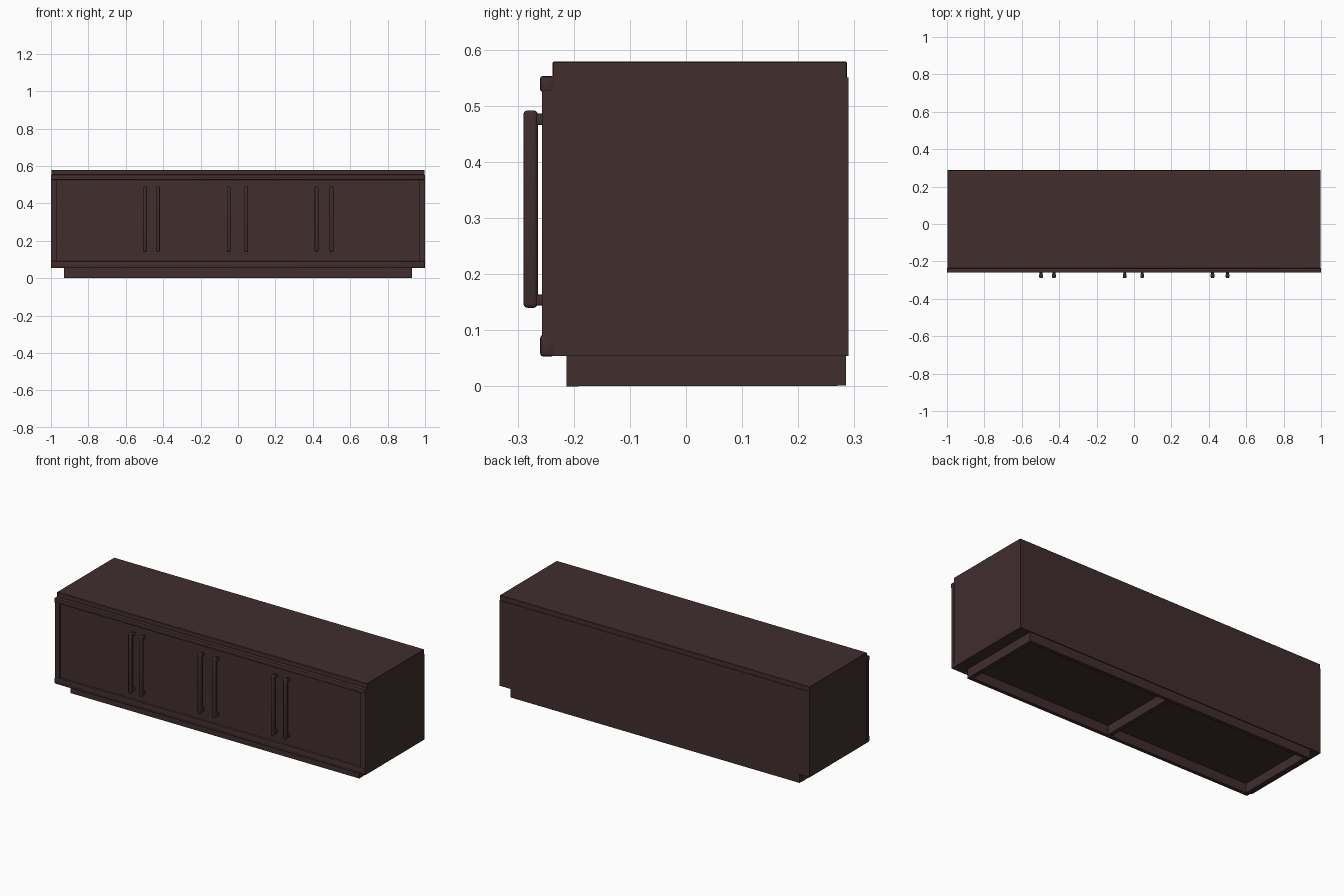
import bpy
import math

if "Cube" in bpy.data.objects:
    bpy.data.objects.remove(bpy.data.objects["Cube"])

wood = bpy.data.materials.new("dark brown wood")
wood.diffuse_color = (0.052, 0.026, 0.027, 1)
wood.use_nodes = True
wood.node_tree.nodes["Principled BSDF"].inputs["Base Color"].default_value = wood.diffuse_color


def box(name, x, y, z, bevel=0.0, segments=2):
    """Box from (min, max) ranges on each axis, with optional rounded edges."""
    bpy.ops.mesh.primitive_cube_add(size=1, location=[(a + b) / 2 for a, b in (x, y, z)])
    ob = bpy.context.object
    ob.name = name
    ob.scale = [b - a for a, b in (x, y, z)]
    bpy.ops.object.transform_apply(location=False, rotation=False, scale=True)
    ob.data.materials.append(wood)
    if bevel:
        mod = ob.modifiers.new("rounded edges", "BEVEL")
        mod.width = bevel
        mod.segments = segments
        bpy.ops.object.modifier_apply(modifier=mod.name)
        bpy.ops.object.shade_smooth_by_angle(angle=math.radians(35))
    return ob


# Main body, whose front face is the recessed door panel
box("cabinet_body", (-0.998, 0.998), (-0.248, 0.29), (0.054, 0.551))

# Raised frame around the doors
box("top_rail", (-1, 1), (-0.26, -0.235), (0.525, 0.553), 0.004)
box("bottom_rail", (-1, 1), (-0.26, -0.235), (0.053, 0.092), 0.006)
for side, s in (("left", -1), ("right", 1)):
    box(side + "_stile", sorted((s * 0.968, s * 0.999)), (-0.257, -0.235), (0.07, 0.54))

# Top slab, set back from the front
box("top_slab", (-0.998, 0.998), (-0.238, 0.287), (0.545, 0.579), 0.002, 1)

# Plinth, open underneath with a divider in the middle
box("plinth_front", (-0.93, 0.93), (-0.213, -0.192), (0, 0.06))
box("plinth_back", (-0.93, 0.93), (0.264, 0.285), (0.002, 0.06))
for name, x in (("left", -0.918), ("middle", 0.0), ("right", 0.918)):
    box("plinth_" + name, (x - 0.012, x + 0.012), (-0.195, 0.27), (0.001, 0.06))

# Paired door handles, each on two short posts
for i, x in enumerate((-0.497, -0.428, -0.05, 0.044, 0.42, 0.5), 1):
    box(f"handle_{i}", (x - 0.01, x + 0.01), (-0.29, -0.264), (0.14, 0.492), 0.008, 3)
    for end, z in (("bottom", 0.154), ("top", 0.476)):
        box(f"handle_{i}_{end}_post", (x - 0.007, x + 0.007), (-0.272, -0.244),
            (z - 0.01, z + 0.01), 0.003)
